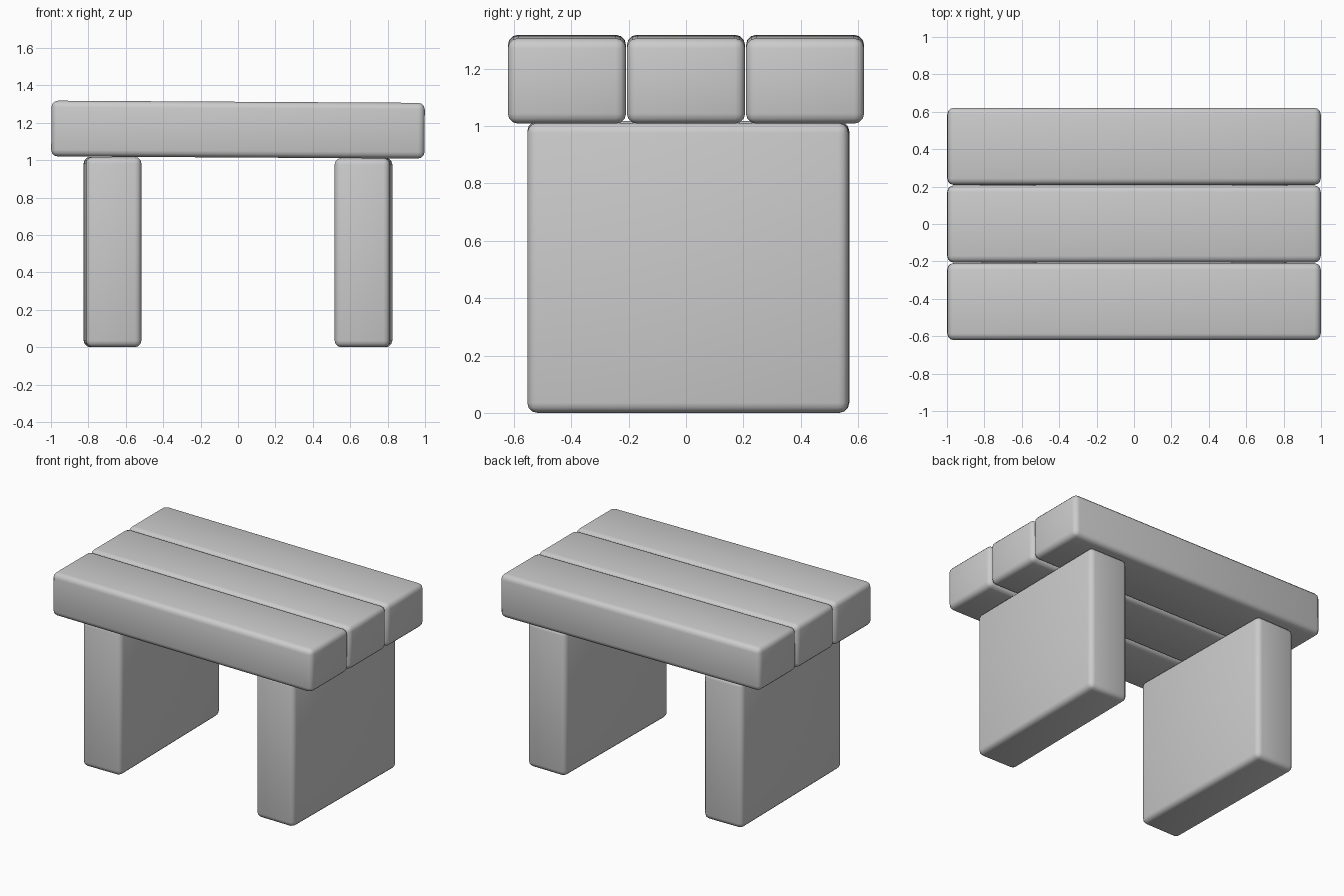
import bpy

if "Cube" in bpy.data.objects:
    bpy.data.objects.remove(bpy.data.objects["Cube"])


def block(name, size, loc, rot=(0, 0, 0), bevel=0.035):
    """Box with softly rounded edges."""
    bpy.ops.mesh.primitive_cube_add(size=1, location=loc, rotation=rot)
    ob = bpy.context.object
    ob.name = name
    ob.scale = size
    bpy.ops.object.transform_apply(location=False, rotation=False, scale=True)
    mod = ob.modifiers.new("rounded_edges", 'BEVEL')
    mod.width = bevel
    mod.segments = 3
    mod.limit_method = 'NONE'
    bpy.ops.object.shade_smooth()
    return ob


# Seat: three thick planks, dropping very slightly towards the right
for name, y in (("front_plank", -0.415), ("middle_plank", 0.0), ("back_plank", 0.415)):
    block(name, (1.996, 0.412, 0.298), (0, y, 1.163), (0, 0.006, 0))

# Legs: two upright slabs, slightly splayed towards the back
for name, side in (("left_leg", -1), ("right_leg", 1)):
    height = 1.014 - 0.003 * side
    block(name, (0.296, 1.12, height), (0.671 * side, 0.008, height / 2),
          (0, 0, -0.012 * side))
